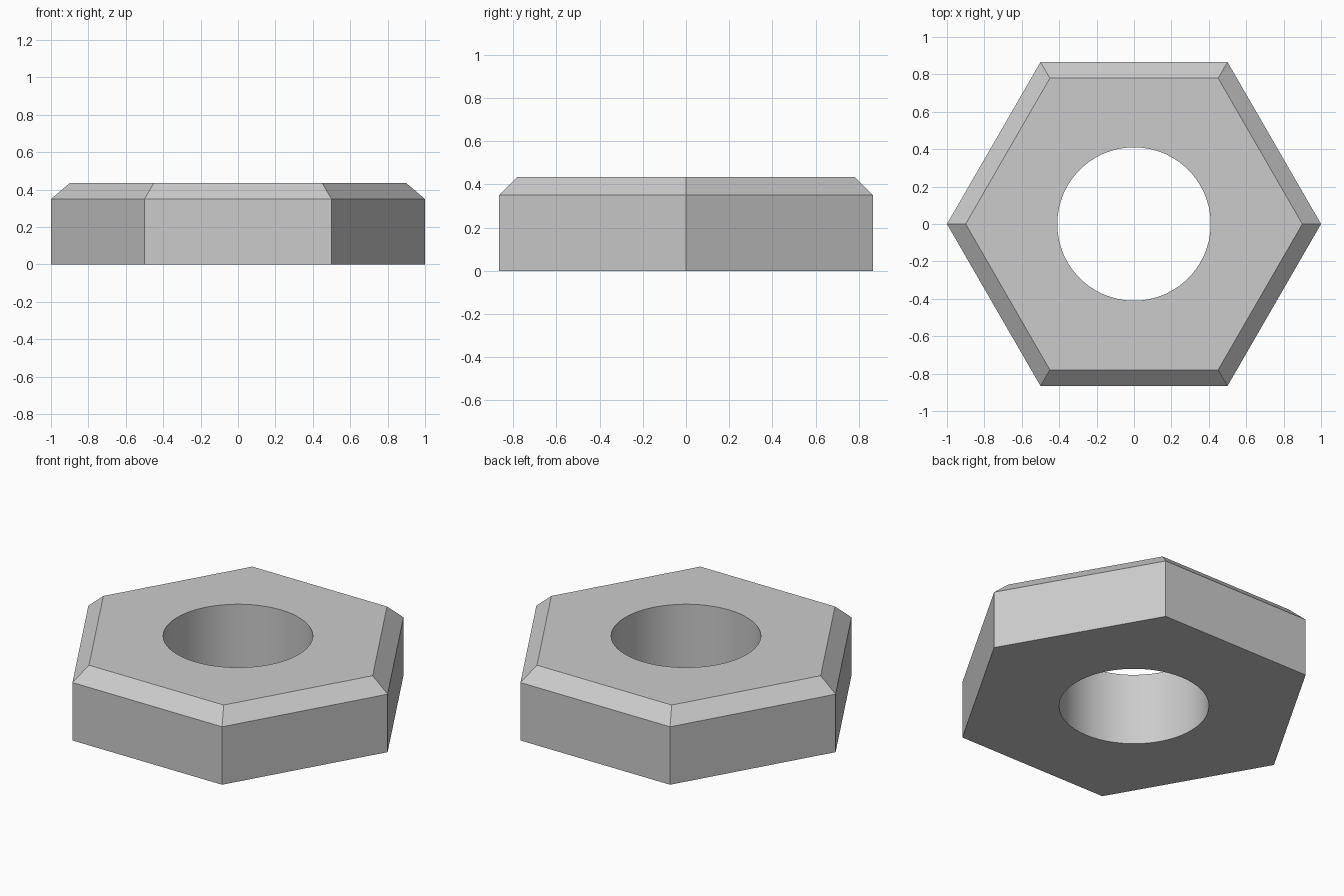
import bpy
import bmesh
from math import cos, sin, pi, radians

cube = bpy.data.objects.get("Cube")
if cube:
    bpy.data.objects.remove(cube, do_unlink=True)

SIDES = 6
ARC = 10                      # bore segments per hexagon side
BORE = 0.41
HEIGHT, SHOULDER = 0.435, 0.35
TOP_RADIUS = 0.9

# Plain grey metal
grey = bpy.data.materials.new("grey metal")
grey.use_nodes = True
colour = (0.6, 0.6, 0.6, 1)
grey.diffuse_color = colour
grey.node_tree.nodes["Principled BSDF"].inputs["Base Color"].default_value = colour

bm = bmesh.new()


def ring(radius, z, count):
    return [bm.verts.new((radius * cos(2 * pi * i / count),
                          radius * sin(2 * pi * i / count), z))
            for i in range(count)]


def wall(lower, upper, smooth=False):
    n = len(lower)
    for i in range(n):
        j = (i + 1) % n
        bm.faces.new((lower[i], lower[j], upper[j], upper[i])).smooth = smooth


def cap(outer, inner):
    # One face per hexagon side, running from the rim to its arc of the bore
    for i in range(SIDES):
        arc = [inner[(i * ARC + k) % len(inner)] for k in range(ARC, -1, -1)]
        bm.faces.new([outer[i], outer[(i + 1) % SIDES]] + arc)


# Hexagonal body with a bevelled upper rim
base = ring(1, 0, SIDES)
shoulder = ring(1, SHOULDER, SIDES)
top = ring(TOP_RADIUS, HEIGHT, SIDES)
wall(base, shoulder)
wall(shoulder, top)

# Round bore and the flat faces around it
bore_low = ring(BORE, 0, SIDES * ARC)
bore_high = ring(BORE, HEIGHT, SIDES * ARC)
wall(bore_low, bore_high, smooth=True)
cap(base, bore_low)
cap(top, bore_high)
bmesh.ops.recalc_face_normals(bm, faces=bm.faces)

mesh = bpy.data.meshes.new("hex_nut")
bm.to_mesh(mesh)
bm.free()
mesh.materials.append(grey)
nut = bpy.data.objects.new("hex_nut", mesh)
bpy.context.collection.objects.link(nut)

# Smooth bore with crisp edges everywhere else
bpy.ops.object.select_all(action="DESELECT")
nut.select_set(True)
bpy.context.view_layer.objects.active = nut
bpy.ops.object.shade_smooth_by_angle(angle=radians(25))
